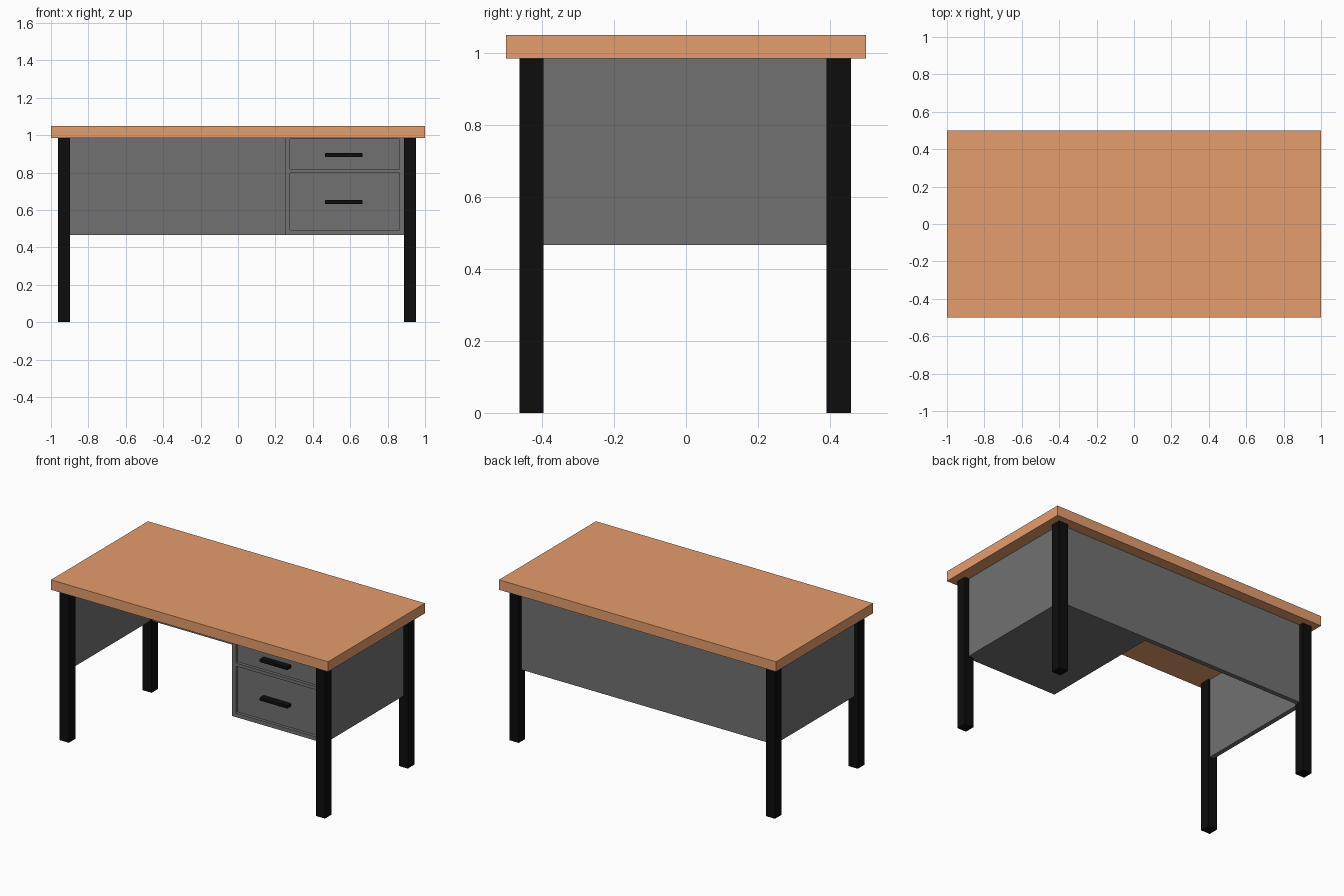
import bpy, bmesh

if "Cube" in bpy.data.objects:
    bpy.data.objects.remove(bpy.data.objects["Cube"])


def material(name, rgb):
    m = bpy.data.materials.new(name)
    m.diffuse_color = (*rgb, 1)
    m.use_nodes = True
    m.node_tree.nodes["Principled BSDF"].inputs["Base Color"].default_value = m.diffuse_color
    return m


WOOD = material("wood", (0.78, 0.34, 0.155))
GREY = material("grey_metal", (0.165, 0.165, 0.165))
BLACK = material("black_metal", (0.004, 0.004, 0.004))


def box(name, x, y, z, mat):
    """Box from (min, max) ranges on each axis."""
    bm = bmesh.new()
    bmesh.ops.create_cube(bm, size=1)
    for v in bm.verts:
        v.co = [r[0] if c < 0 else r[1] for c, r in zip(v.co, (x, y, z))]
    me = bpy.data.meshes.new(name)
    bm.to_mesh(me)
    bm.free()
    me.materials.append(mat)
    ob = bpy.data.objects.new(name, me)
    bpy.context.collection.objects.link(ob)
    return ob


TOP, LOW = 0.985, 0.466

# Desktop
box("desktop", (-1, 1), (-0.5, 0.5), (TOP, 1.05), WOOD)

# Legs
for side, x in (("left", (-0.963, -0.897)), ("right", (0.887, 0.952))):
    for end, y in (("front", (-0.463, -0.396)), ("back", (0.391, 0.458))):
        box(f"{end}_{side}_leg", x, y, (0, TOP), BLACK)

# Side and back panels, set into the middle of the legs
box("left_panel", (-0.938, -0.908), (-0.42, 0.425), (LOW, TOP), GREY)
box("right_panel", (0.89, 0.92), (-0.42, 0.425), (LOW, TOP), GREY)
box("back_panel", (-0.93, 0.915), (0.398, 0.428), (LOW, TOP), GREY)

# Drawer cabinet boards
FRONT, REAR = -0.42, 0.40
box("cabinet_inner_side", (0.251, 0.278), (FRONT, REAR), (LOW, TOP), GREY)
box("cabinet_outer_side", (0.864, 0.89), (FRONT, REAR), (LOW, TOP), GREY)
box("cabinet_bottom", (0.278, 0.864), (FRONT, REAR), (LOW, 0.492), GREY)
box("cabinet_divider", (0.278, 0.864), (FRONT, REAR), (0.798, 0.819), GREY)
box("cabinet_top_rail", (0.278, 0.864), (FRONT, REAR), (0.979, TOP), GREY)

# Recessed drawer fronts with pull handles
for name, z, hz in (("upper", (0.819, 0.979), 0.893), ("lower", (0.492, 0.798), 0.642)):
    box(f"{name}_drawer", (0.278, 0.864), (FRONT + 0.02, REAR - 0.05), z, GREY)
    handle = box(f"{name}_handle", (0.464, 0.666), (-0.443, -0.40), (hz - 0.011, hz + 0.011), BLACK)
    bev = handle.modifiers.new("soft_edges", "BEVEL")
    bev.width, bev.segments = 0.005, 2
